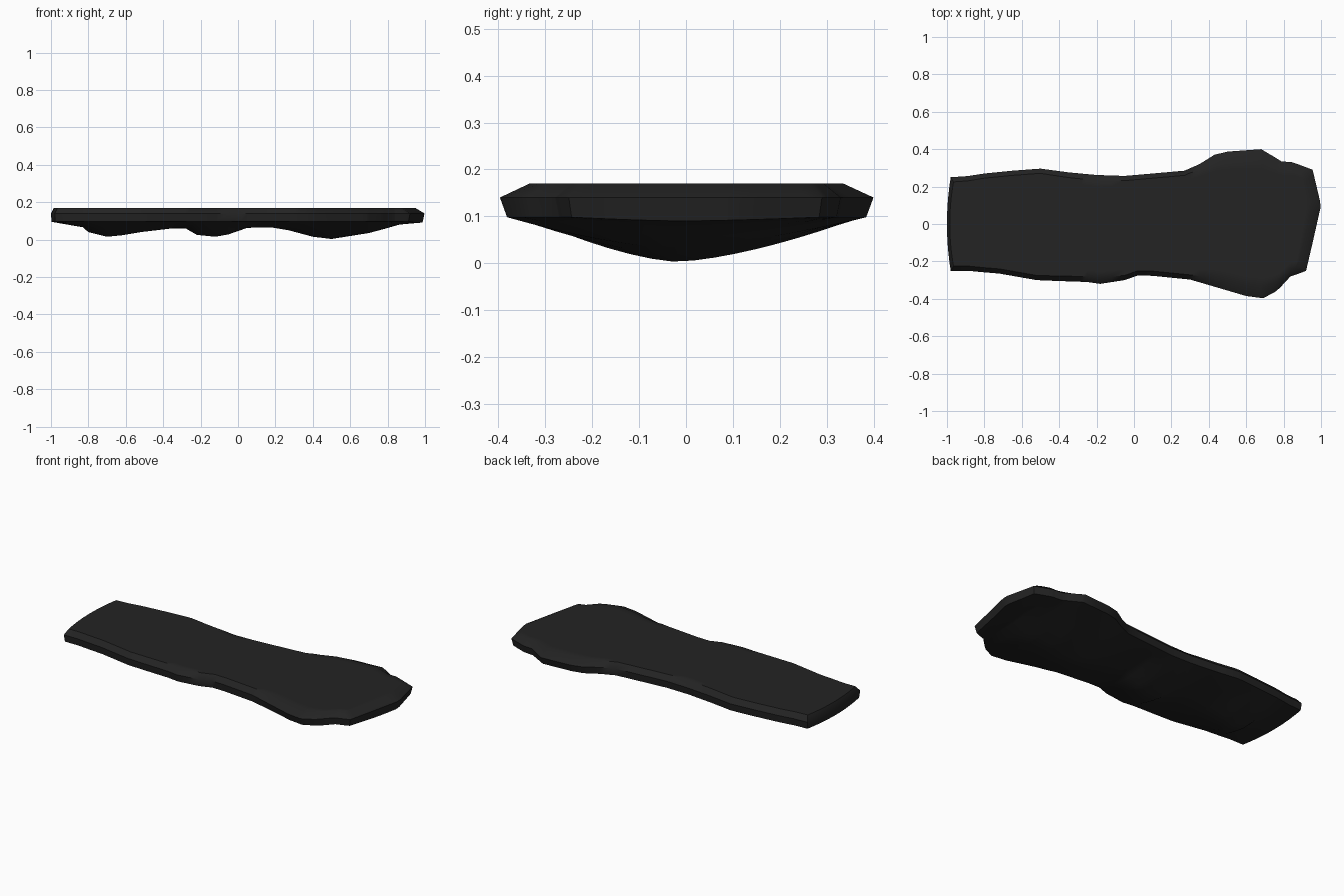
import bpy, bmesh

if "Cube" in bpy.data.objects:
    bpy.data.objects.remove(bpy.data.objects["Cube"])

# Outline of the slab (x, y) and depth profile of its underside (x, z)
BACK = [(-1, .25), (-.9, .256), (-.8, .27), (-.65, .285), (-.5, .296), (-.35, .276), (-.2, .262),
        (-.05, .257), (.1, .27), (.27, .285), (.35, .32), (.43, .37), (.5, .387), (.68, .4),
        (.79, .335), (.86, .33), (1, .29)]
FRONT = [(-1, -.25), (-.9, -.25), (-.72, -.265), (-.52, -.30), (-.4, -.305), (-.25, -.31),
         (-.18, -.32), (-.05, -.30), (.02, -.275), (.1, -.277), (.3, -.297), (.43, -.335),
         (.6, -.385), (.69, -.397), (.76, -.36), (.86, -.28), (1, -.25)]
UNDER = [(-1, .095), (-.83, .066), (-.8, .04), (-.7, .015), (-.62, .023), (-.52, .04), (-.35, .06),
         (-.28, .06), (-.22, .025), (-.12, .015), (-.05, .028), (.05, .063), (.18, .065),
         (.27, .05), (.4, .015), (.5, .003), (.7, .035), (.87, .08), (1, .09)]
TIP = [(-.4, .92), (-.25, .92), (-.1, .955), (.1, 1), (.29, .955), (.4, .955)]


def lerp(pts, x):
    for (a, u), (b, v) in zip(pts, pts[1:]):
        if x <= b:
            return u + (v - u) * max(0, x - a) / (b - a)
    return pts[-1][1]


def place(s, t, inset_y, inset_x, z):
    """Point on the slab: s runs along the length, t across from -1 to 1."""
    back, front = lerp(BACK, s), lerp(FRONT, s)
    wide = max(0, max(back, -front) - .3) / .1        # stronger chamfer on the broad head
    inset = inset_y * (1 + 1.6 * wide)
    mid, half = (back + front) / 2, (back - front) / 2
    y = mid + t * (half - inset)
    x = s + (lerp(TIP, y) - 1) * max(0, (s - .75) / .25) ** 1.5
    x += .02 * t * t * max(0, (-s - .8) / .2)
    x -= inset_x * (max(0, (s - .85) / .15) * 1.0 - .3 * max(0, (-s - .85) / .15))
    return x, y, z


def underside_z(s, t):
    low = lerp(UNDER, s)
    t = (t + .1) / (1.1 if t > -.1 else .9)           # deepest just front of centre
    return low + (.098 - low) * abs(t) ** 1.5


stations = sorted({round(p[0], 2) for p in BACK + FRONT + UNDER} | {.92, .96})
cross = [i / 8 - 1 for i in range(17)]
N, M = len(stations), len(cross)

bm = bmesh.new()
top = [[bm.verts.new(place(s, t, .025, .05, .17)) for t in cross] for s in stations]
under = [[bm.verts.new(place(s, t, .006, .01, underside_z(s, t))) for t in cross] for s in stations]

# Top and underside skins
for i in range(N - 1):
    for j in range(M - 1):
        bm.faces.new((top[i][j], top[i + 1][j], top[i + 1][j + 1], top[i][j + 1]))
        bm.faces.new((under[i][j], under[i][j + 1], under[i + 1][j + 1], under[i + 1][j]))

# Chamfered rim joining both skins
loop = ([(i, 0) for i in range(N)] + [(N - 1, j) for j in range(1, M)]
        + [(i, M - 1) for i in range(N - 2, -1, -1)] + [(0, j) for j in range(M - 2, 0, -1)])
rim = [bm.verts.new(place(stations[i], cross[j], 0, 0, .14)) for i, j in loop]
for k, (i, j) in enumerate(loop):
    n = (k + 1) % len(loop)
    a, b = loop[n]
    bm.faces.new((rim[k], rim[n], top[a][b], top[i][j]))
    bm.faces.new((under[i][j], under[a][b], rim[n], rim[k]))
bmesh.ops.recalc_face_normals(bm, faces=bm.faces)

mesh = bpy.data.meshes.new("stone_slab")
bm.to_mesh(mesh)
bm.free()
slab = bpy.data.objects.new("stone_slab", mesh)
bpy.context.collection.objects.link(slab)

mat = bpy.data.materials.new("charcoal")
mat.diffuse_color = (.017, .017, .017, 1)
mat.use_nodes = True
mat.node_tree.nodes["Principled BSDF"].inputs["Base Color"].default_value = mat.diffuse_color
mesh.materials.append(mat)

bpy.context.view_layer.objects.active = slab
slab.select_set(True)
bpy.ops.object.shade_smooth_by_angle(angle=.8)
